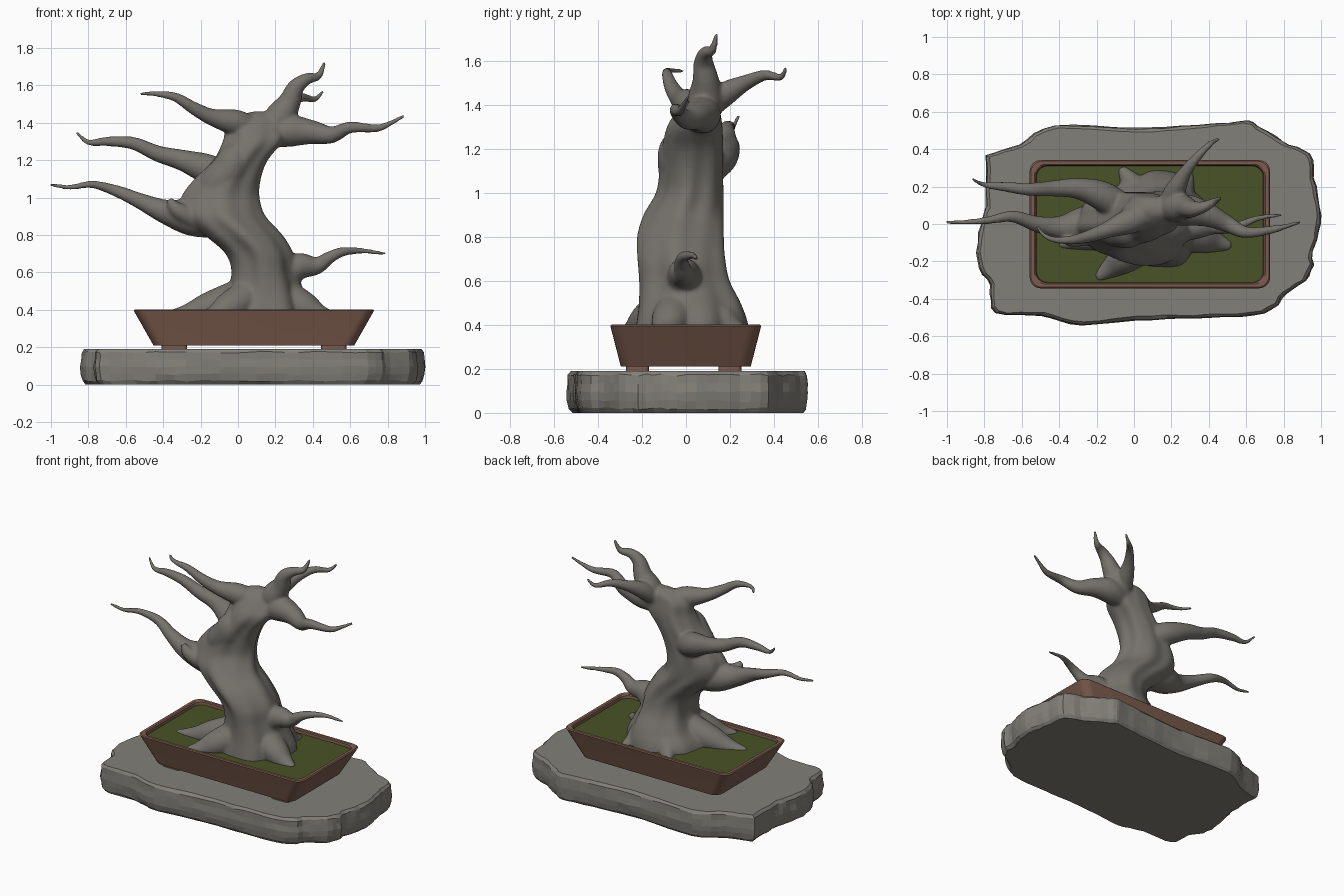
import bpy, bmesh, math, random
from mathutils import Vector

random.seed(4)
scene = bpy.context.scene
if "Cube" in bpy.data.objects:
    bpy.data.objects.remove(bpy.data.objects["Cube"], do_unlink=True)


def material(name, color):
    mat = bpy.data.materials.new(name)
    mat.use_nodes = True
    mat.diffuse_color = (*color, 1)
    mat.node_tree.nodes["Principled BSDF"].inputs["Base Color"].default_value = (*color, 1)
    return mat


bark = material("grey bark", (0.18, 0.17, 0.15))
stone = material("grey stone", (0.225, 0.215, 0.19))
clay = material("brown clay", (0.2, 0.107, 0.075))
moss = material("green moss", (0.067, 0.085, 0.02))


def add_object(name, bm, mat):
    mesh = bpy.data.meshes.new(name)
    bmesh.ops.recalc_face_normals(bm, faces=bm.faces)
    bm.to_mesh(mesh)
    bm.free()
    obj = bpy.data.objects.new(name, mesh)
    scene.collection.objects.link(obj)
    mesh.materials.append(mat)
    return obj


def loft(bm, rings, caps=(True, True)):
    """Skin a stack of closed rings that share one point count."""
    loops = [[bm.verts.new(p) for p in ring] for ring in rings]
    count = len(loops[0])
    for low, high in zip(loops, loops[1:]):
        for i in range(count):
            j = (i + 1) % count
            bm.faces.new((low[i], low[j], high[j], high[i]))
    if caps[0]:
        bm.faces.new(loops[0][::-1])
    if caps[1]:
        bm.faces.new(loops[-1])


def catmull(points, steps):
    """Smooth path through points of any dimension."""
    pts = [Vector(p) for p in points]
    pts = [pts[0] * 2 - pts[1]] + pts + [pts[-1] * 2 - pts[-2]]
    path = []
    for a, b, c, d in zip(pts, pts[1:], pts[2:], pts[3:]):
        for k in range(steps):
            t = k / steps
            path.append((b * 2 + (c - a) * t + (a * 2 - b * 5 + c * 4 - d) * t**2
                         + (b * 3 - a - c * 3 + d) * t**3) / 2)
    return path + [pts[-2]]


tree = bmesh.new()


def trunk(sections):
    """Fluted, twisting trunk; each section is left, right, front, back, height."""
    left, right, front, back, height = zip(*sections)
    centres = [((a + b) / 2, (c + d) / 2, z) for a, b, c, d, z in sections]
    sizes = [((b - a) / 2, (d - c) / 2, 0) for a, b, c, d, z in sections]
    rings = []
    for c, s in zip(catmull(centres, 5), catmull(sizes, 5)):
        ring = []
        for i in range(64):
            a = math.tau * i / 64
            flute = 0.99 + 0.045 * math.sin(5 * a + 3 * c.z) + 0.02 * math.sin(9 * a - 4 * c.z)
            ring.append((c.x + s.x * flute * math.cos(a), c.y + s.y * flute * math.sin(a), c.z))
        rings.append(ring)
    loft(tree, rings)


def limb(*points):
    """Tapered round limb; each point is x, y, z, radius."""
    path = catmull(points, 6)
    rings = []
    side = None
    for i, p in enumerate(path):
        tangent = (path[min(i + 1, len(path) - 1)] - path[max(i - 1, 0)]).to_3d().normalized()
        if side is None:
            side = tangent.orthogonal()
        side = (side - tangent * side.dot(tangent)).normalized()
        up = tangent.cross(side)
        rings.append([p.to_3d() + p[3] * (side * math.cos(a) + up * math.sin(a))
                      for a in (math.tau * k / 16 for k in range(16))])
    loft(tree, rings)


# Trunk
trunk([(-.17, .4, -.25, .29, .3), (-.14, .39, -.23, .28, .41), (-.07, .35, -.215, .25, .5),
       (-.04, .31, -.21, .2, .6), (-.07, .29, -.215, .18, .7), (-.18, .23, -.215, .175, .8),
       (-.29, .14, -.185, .175, .9), (-.3, .11, -.13, .175, 1), (-.23, .12, -.115, .175, 1.1),
       (-.13, .16, -.105, .175, 1.2), (-.08, .24, -.085, .17, 1.3), (-.06, .24, -.035, .155, 1.38),
       (0, .22, .01, .14, 1.43), (.07, .17, .05, .1, 1.46)])

# Three branches on the right
limb((-.08, .02, .88, .1), (-.25, 0, .895, .1), (-.39, -.02, .925, .066), (-.52, 0, .98, .044),
     (-.65, .04, 1.035, .032), (-.78, .02, 1.07, .021), (-.9, .01, 1.055, .015), (-1.01, .01, 1.07, .01))
limb((-.04, .07, 1.1, .08), (-.17, .15, 1.155, .08), (-.3, .19, 1.2, .057), (-.43, .19, 1.235, .044),
     (-.56, .185, 1.29, .035), (-.7, .2, 1.3, .026), (-.8, .21, 1.295, .016), (-.865, .24, 1.35, .01))
limb((.1, .06, 1.37, .05), (-.01, .02, 1.4, .07), (-.14, -.03, 1.43, .046), (-.24, -.065, 1.48, .035),
     (-.33, -.085, 1.535, .026), (-.42, -.085, 1.553, .018), (-.48, -.06, 1.556, .014), (-.52, -.01, 1.553, .01))

# Crown, rear and left branches
limb((.15, .07, 1.28, .05), (.22, .09, 1.42, .083), (.275, .09, 1.51, .062), (.31, .08, 1.59, .046),
     (.37, .09, 1.635, .032), (.43, .12, 1.65, .021), (.465, .14, 1.725, .01))
limb((.17, .1, 1.38, .05), (.22, .18, 1.45, .055), (.27, .27, 1.5, .037), (.34, .36, 1.535, .025),
     (.41, .43, 1.525, .017), (.455, .455, 1.57, .01))
limb((.12, .07, 1.32, .06), (.27, .075, 1.355, .085), (.39, .05, 1.35, .066), (.5, 0, 1.335, .046),
     (.6, -.045, 1.375, .032), (.74, -.03, 1.37, .022), (.82, -.01, 1.4, .015), (.89, .01, 1.438, .01))
limb((.2, 0, .56, .09), (.32, -.01, .63, .075), (.42, -.01, .635, .048), (.49, -.02, .68, .034),
     (.56, -.01, .71, .026), (.66, .03, .715, .017), (.79, .05, .7, .01))

# Folded bulge and a broken stub
limb((-.16, .02, .95, .07), (-.12, -.01, 1.05, .1), (-.05, -.03, 1.14, .1), (-.02, -.03, 1.21, .085),
     (.01, .03, 1.29, .04))
limb((-.2, -.04, .87, .06), (-.32, -.08, .93, .045), (-.37, -.09, .99, .018))

# Surface roots
for tip_x, tip_y, start_x, start_y in ((-.4, -.11, .02, -.02), (-.2, -.29, .06, -.1),
                                       (.52, -.12, .24, -.04), (-.07, .3, .1, .06),
                                       (.3, .28, .2, .08)):
    start, tip = Vector((start_x, start_y)), Vector((tip_x, tip_y))
    limb(*[(*start.lerp(tip, t), z, r) for t, z, r in
           ((0, .47, .1), (.4, .41, .088), (.7, .372, .058), (1, .36, .025))])

tree_object = add_object("tree", tree, bark)
remesh = tree_object.modifiers.new("merge", "REMESH")
remesh.mode = "VOXEL"
remesh.voxel_size = 0.0085
remesh.use_smooth_shade = True
smooth = tree_object.modifiers.new("soften", "SMOOTH")
smooth.factor = 0.5
smooth.iterations = 14


# Pot with a rounded rectangular plan and straight flared walls
def rounded_rectangle(half_x, half_y, z, radius=0.06, centre=(0.085, -0.001)):
    ring = []
    for corner, (sx, sy) in enumerate(((1, 1), (-1, 1), (-1, -1), (1, -1))):
        for k in range(7):
            a = (corner + k / 6) * math.pi / 2
            ring.append((centre[0] + sx * (half_x - radius) + radius * abs(math.cos(a)) * sx,
                         centre[1] + sy * (half_y - radius) + radius * abs(math.sin(a)) * sy, z))
    return ring


pot = bmesh.new()
loft(pot, [rounded_rectangle(x, y, z) for x, y, z in
           ((.537, .295, .21), (.643, .343, .396), (.637, .337, .402), (.617, .32, .402),
            (.61, .314, .396), (.604, .31, .36))], caps=(True, False))
pot_object = add_object("pot", pot, clay)

soil = bmesh.new()
loft(soil, [rounded_rectangle(.606, .311, z) for z in (.35, .378)])
add_object("soil", soil, moss)

feet = bmesh.new()
for x in (-.34, .512):
    for y in (-.22, .2):
        loft(feet, [rounded_rectangle(.068, .052, z, .02, (x, y)) for z in (.185, .216)])
feet_object = add_object("pot_feet", feet, clay)

for obj in (pot_object, feet_object):
    bpy.ops.object.select_all(action="DESELECT")
    obj.select_set(True)
    bpy.context.view_layer.objects.active = obj
    bpy.ops.object.shade_smooth_by_angle(angle=math.radians(25))

# Rough stone slab with a worn, layered edge
outline = [(-.8, .37), (-.62, .43), (-.42, .53), (0, .52), (.33, .53), (.55, .55), (.64, .545),
           (.8, .445), (.94, .375), (.975, .2), (1, 0), (.965, -.15), (.945, -.28), (.82, -.375),
           (.7, -.48), (.4, -.505), (.1, -.515), (-.28, -.545), (-.5, -.495), (-.74, -.475),
           (-.775, -.33), (-.84, -.2), (-.825, 0), (-.795, .13)]
plan = [p * random.uniform(0.993, 1.006) for p in catmull(outline + outline[:1], 4)[:-1]]
layers = []
for z, inset in ((0, .03), (.02, .012), (.055, .004), (.095, 0), (.135, .004), (.172, .006), (.19, .022)):
    ring = []
    for p in plan:
        edge = p - p.normalized() * (inset + random.uniform(0, 0.006))
        wobble = random.uniform(-0.005, 0.005) if 0 < z < 0.18 else 0
        ring.append((edge.x, edge.y, z + wobble))
    layers.append(ring)
slab = bmesh.new()
loft(slab, layers)
add_object("stone_slab", slab, stone)
